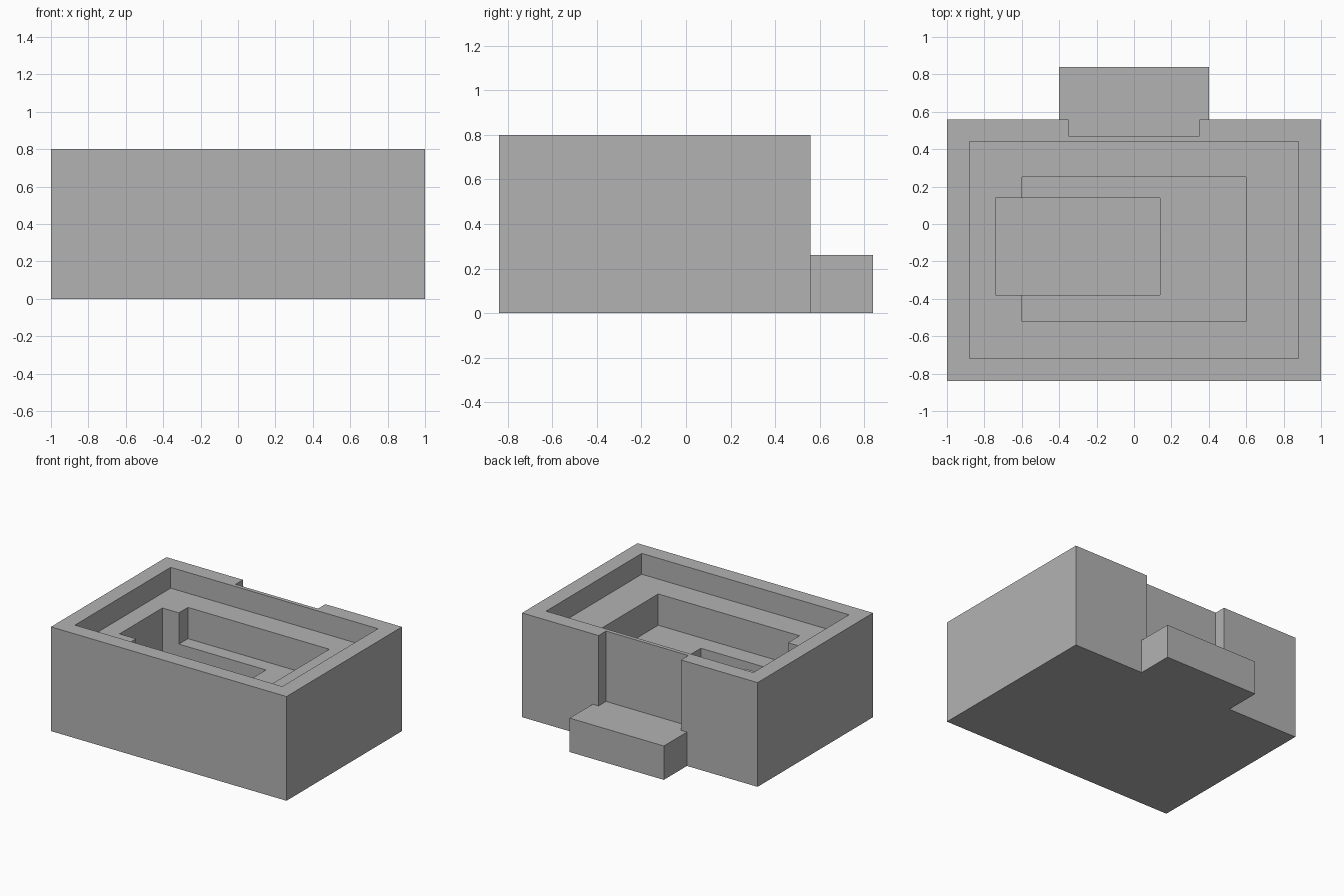
import bpy
import bmesh
from mathutils import Vector

default = bpy.data.objects.get("Cube")
if default:
    bpy.data.objects.remove(default, do_unlink=True)

grey = bpy.data.materials.new("plain_grey")
grey.use_nodes = True
colour = (0.45, 0.45, 0.45, 1)
grey.diffuse_color = colour
grey.node_tree.nodes["Principled BSDF"].inputs["Base Color"].default_value = colour


def box(name, low, high):
    """Axis-aligned box between two corners."""
    low, high = Vector(low), Vector(high)
    bm = bmesh.new()
    bmesh.ops.create_cube(bm, size=1)
    bmesh.ops.scale(bm, vec=high - low, verts=bm.verts)
    bmesh.ops.translate(bm, vec=(low + high) / 2, verts=bm.verts)
    mesh = bpy.data.meshes.new(name)
    bm.to_mesh(mesh)
    bm.free()
    mesh.materials.append(grey)
    obj = bpy.data.objects.new(name, mesh)
    bpy.context.collection.objects.link(obj)
    return obj


def cut(target, low, high):
    """Subtract a box from the target and discard the cutter."""
    cutter = box("cutter", low, high)
    cutter.hide_render = True
    mod = target.modifiers.new("cut", "BOOLEAN")
    mod.operation = "DIFFERENCE"
    mod.solver = "EXACT"
    mod.object = cutter
    bpy.context.view_layer.objects.active = target
    bpy.ops.object.modifier_apply(modifier=mod.name)
    bpy.data.objects.remove(cutter, do_unlink=True)


# Main block
body = box("body", (-1, -0.84, 0), (1, 0.56, 0.8))

# Stepped recesses in the top: wide tray, inner basin, deep offset pit.
# The pit also breaks through the tray floor beside the basin.
cut(body, (-0.88, -0.72, 0.64), (0.88, 0.44, 1))
cut(body, (-0.6, -0.52, 0.4), (0.6, 0.25, 1))
cut(body, (-0.74, -0.38, 0.16), (0.14, 0.14, 1))

# Shallow doorway niche in the back wall, flush with the step
cut(body, (-0.35, 0.47, 0.26), (0.35, 0.7, 1))

# Low step behind the niche
box("back_step", (-0.4, 0.56, 0), (0.4, 0.84, 0.26))
